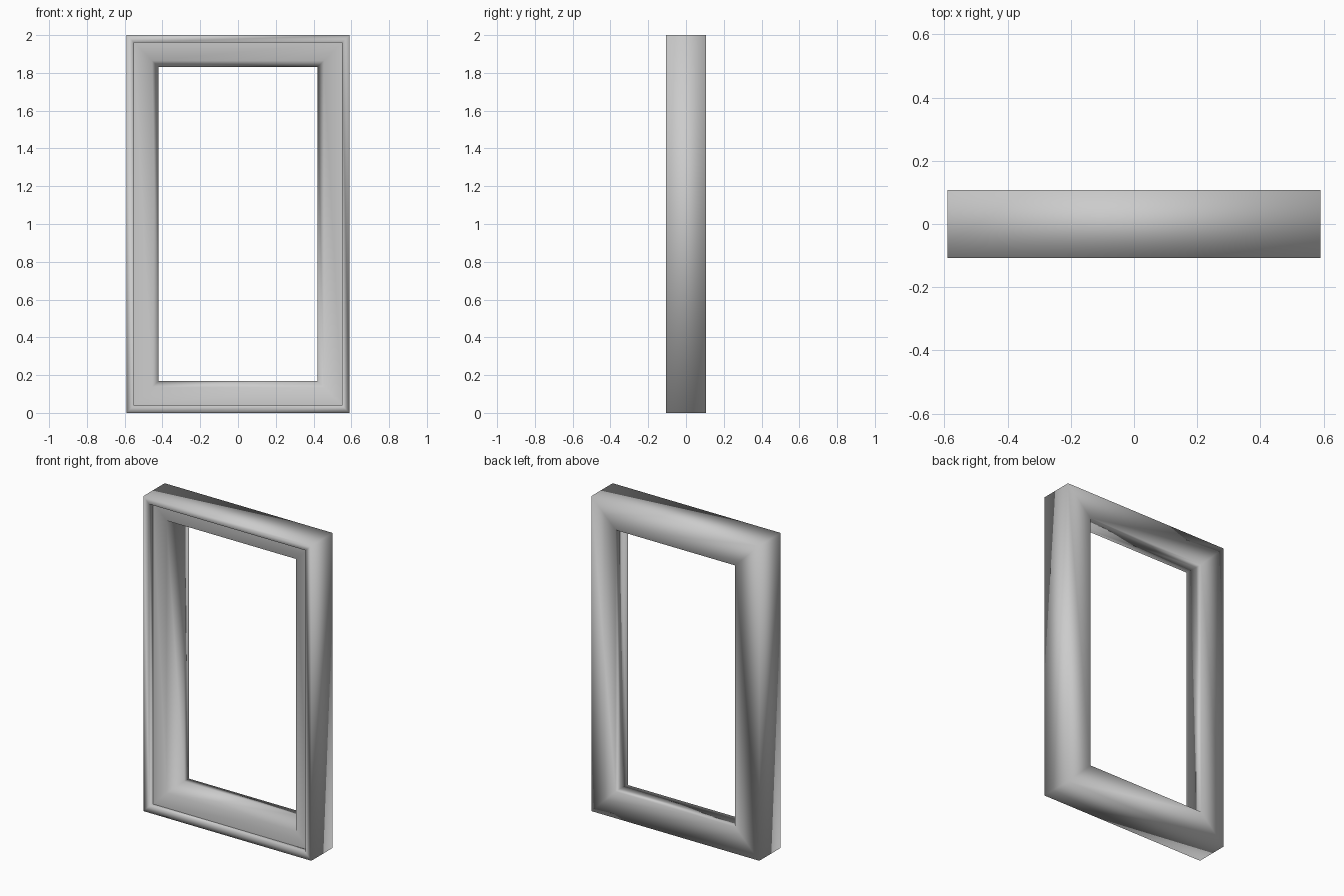
import bpy, bmesh

if "Cube" in bpy.data.objects:
    bpy.data.objects.remove(bpy.data.objects["Cube"])

W, H, D = 0.59, 2.0, 0.107

# Cross-section of the moulding: (distance in from the outer edge, y)
profile = [(0, -D), (0.04, -D), (0.04, -0.067), (0.135, -0.067),
           (0.17, 0.06), (0.17, D), (0, D)]
SHARP_LOOP = 2  # foot of the raised rim


def mitred_frame(name, section):
    """Sweep a section round a rectangle with mitred corners."""
    bm = bmesh.new()
    loops = []
    for inset, y in section:
        x, lo, hi = W - inset, inset, H - inset
        loops.append([bm.verts.new(p) for p in
                      ((-x, y, lo), (x, y, lo), (x, y, hi), (-x, y, hi))])
    for i, a in enumerate(loops):
        b = loops[(i + 1) % len(loops)]
        for k in range(4):
            n = (k + 1) % 4
            bm.faces.new((a[k], a[n], b[n], b[k]))
    bmesh.ops.recalc_face_normals(bm, faces=bm.faces)
    for f in bm.faces:
        f.smooth = True
    foot = set(loops[SHARP_LOOP])
    for e in bm.edges:
        if set(e.verts) <= foot:
            e.smooth = False
    mesh = bpy.data.meshes.new(name)
    bm.to_mesh(mesh)
    bm.free()
    obj = bpy.data.objects.new(name, mesh)
    bpy.context.collection.objects.link(obj)
    return obj


# Window frame
mitred_frame("window_frame", profile)
